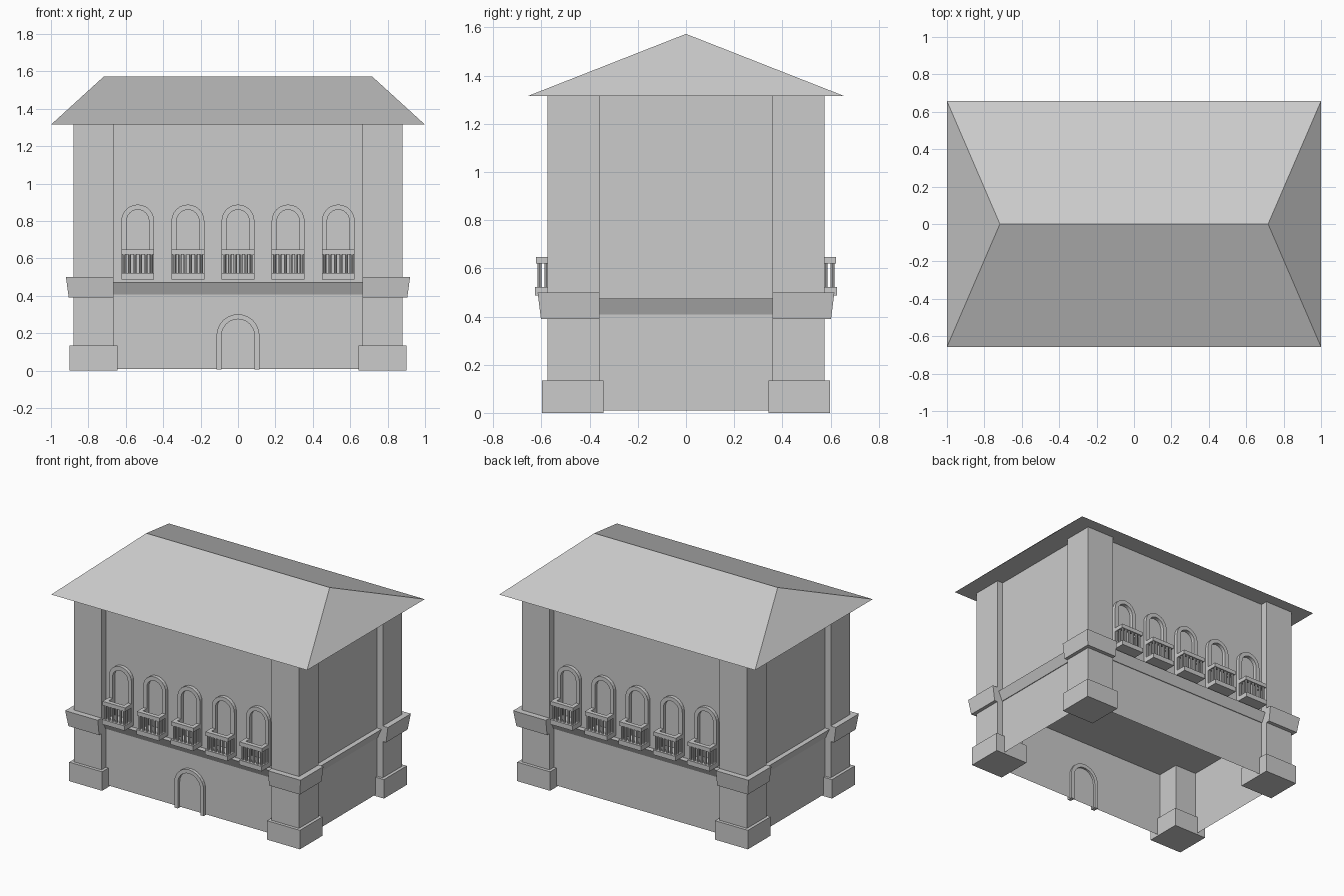
import bpy, bmesh, math

if "Cube" in bpy.data.objects:
    bpy.data.objects.remove(bpy.data.objects["Cube"])

SIGNS = [(sx, sy) for sx in (-1, 1) for sy in (-1, 1)]


def finish(bm, name):
    bmesh.ops.recalc_face_normals(bm, faces=bm.faces)
    mesh = bpy.data.meshes.new(name)
    bm.to_mesh(mesh)
    bm.free()
    ob = bpy.data.objects.new(name, mesh)
    bpy.context.collection.objects.link(ob)
    return ob


def block(bm, low, z0, high, z1, sx=1, sy=1, skip_ends=False):
    """Block between two rectangles (x0, x1, y0, y1) at z0 and z1, mirrored by sx, sy."""
    rings = []
    for (x0, x1, y0, y1), z in ((low, z0), (high, z1)):
        rings.append([bm.verts.new((x * sx, y * sy, z))
                      for x, y in ((x0, y0), (x1, y0), (x1, y1), (x0, y1))])
    a, b = rings
    for i in range(4):
        j = (i + 1) % 4
        bm.faces.new((a[i], a[j], b[j], b[i]))
    if not skip_ends:
        bm.faces.new(a[::-1])
        bm.faces.new(b)


def arch_points(cx, r, bottom, top, segs=12):
    spring = top - r
    pts = [(cx + r, bottom)]
    pts += [(cx + r * math.cos(math.pi * i / segs), spring + r * math.sin(math.pi * i / segs))
            for i in range(segs + 1)]
    return pts + [(cx - r, bottom)]


def arch_frame(bm, cx, r_out, r_in, bottom, top, y0, y1):
    """Arched surround extruded from y0 to y1."""
    outer = arch_points(cx, r_out, bottom, top)
    inner = arch_points(cx, r_in, bottom, top - (r_out - r_in))
    rows = [[bm.verts.new((x, y, z)) for x, z in pts]
            for pts, y in ((outer, y0), (outer, y1), (inner, y1), (inner, y0))]
    for k in range(4):
        p, q = rows[k], rows[(k + 1) % 4]
        for i in range(len(p) - 1):
            bm.faces.new((p[i], p[i + 1], q[i + 1], q[i]))
    for i in (0, -1):
        bm.faces.new([row[i] for row in rows])


# Hollow walls, open underneath, with the upper floor inside
WX, WY = 0.835, 0.525
bm = bmesh.new()
rect = (-WX, WX, -WY, WY)
block(bm, rect, 0.01, rect, 1.315, skip_ends=True)
bm.faces.new([bm.verts.new((x, y, 0.475)) for x, y in
              ((-WX, -WY), (WX, -WY), (WX, WY), (-WX, WY))])
finish(bm, "walls")

# Hipped roof
bm = bmesh.new()
eave = [bm.verts.new((x, y, 1.315)) for x, y in
        ((-1, -0.657), (1, -0.657), (1, 0.657), (-1, 0.657))]
r0, r1 = [bm.verts.new((x, 0, 1.573)) for x in (-0.717, 0.717)]
for f in ((eave[0], eave[1], r1, r0), (eave[2], eave[3], r0, r1),
          (eave[1], eave[2], r1), (eave[3], eave[0], r0), eave[::-1]):
    bm.faces.new(f)
finish(bm, "roof")

# Corner pillars with plinths and flared bands
shaft, base, flare = bmesh.new(), bmesh.new(), bmesh.new()
for sx, sy in SIGNS:
    p = (0.665, 0.88, 0.36, 0.575)
    block(shaft, p, 0.02, p, 1.315, sx, sy)
    b = (0.645, 0.902, 0.342, 0.597)
    block(base, b, 0, b, 0.134, sx, sy)
    block(flare, (0.665, 0.905, 0.36, 0.602), 0.39, (0.665, 0.92, 0.36, 0.616), 0.5, sx, sy)
finish(shaft, "corner_pillars")
finish(base, "pillar_plinths")
finish(flare, "pillar_bands")

# String course between the pillars
bm = bmesh.new()
for s in (-1, 1):
    block(bm, (-0.665, 0.665, WY, 0.53), 0.408, (-0.665, 0.665, WY, 0.562), 0.474, 1, s)
    block(bm, (WX, 0.84, -0.36, 0.36), 0.408, (WX, 0.87, -0.36, 0.36), 0.474, s, 1)
finish(bm, "string_course")

# Door surround on the front
bm = bmesh.new()
arch_frame(bm, 0, 0.115, 0.088, 0.005, 0.302, -WY - 0.022, -WY + 0.015)
finish(bm, "door_surround")

# Five arched windows with balconies, front and back
frames, slabs, rails, bars = (bmesh.new() for _ in range(4))
for sy in (-1, 1):
    for n in range(-2, 3):
        cx = n * 0.268
        arch_frame(frames, cx, 0.088, 0.06, 0.5, 0.888, sy * (WY - 0.01), sy * (WY + 0.025))
        s = (cx - 0.088, cx + 0.088, WY, 0.627)
        block(slabs, s, 0.488, s, 0.522, 1, sy)
        # U-shaped handrail
        for r in ((cx - 0.088, cx + 0.088, 0.592, 0.622),
                  (cx - 0.088, cx - 0.06, WY, 0.592),
                  (cx + 0.06, cx + 0.088, WY, 0.592)):
            block(rails, r, 0.62, r, 0.648, 1, sy)
        # Balusters along the front and both sides
        spots = [(-0.073 + 0.0292 * i, 0.608) for i in range(6)]
        spots += [(x, y) for x in (-0.073, 0.073) for y in (0.55, 0.579)]
        for x, y in spots:
            ring = bmesh.ops.create_cone(bars, segments=8, radius1=0.0085, radius2=0.0085,
                                         depth=0.1, cap_ends=False)["verts"]
            bmesh.ops.translate(bars, verts=ring, vec=(cx + x, sy * y, 0.571))
finish(frames, "window_surrounds")
finish(slabs, "balcony_slabs")
finish(rails, "balcony_handrails")
finish(bars, "balcony_balusters")
